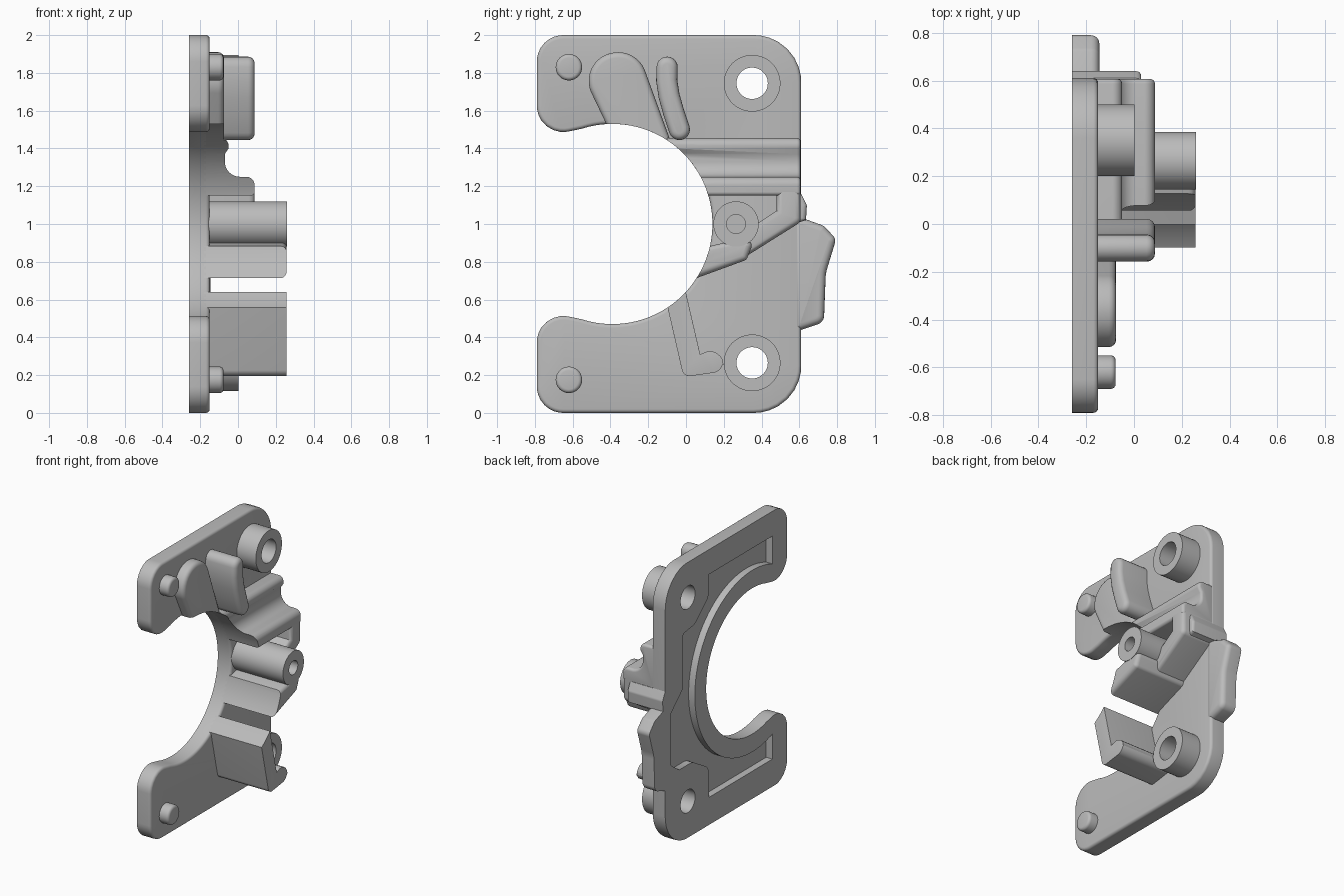
import bpy, bmesh, math
from mathutils import Vector

if "Cube" in bpy.data.objects:
    bpy.data.objects.remove(bpy.data.objects["Cube"])

grey = bpy.data.materials.new("plain grey")
grey.use_nodes = True
grey.diffuse_color = (0.5, 0.5, 0.5, 1)
grey.node_tree.nodes["Principled BSDF"].inputs["Base Color"].default_value = grey.diffuse_color

BACK, FACE, ROOT = -0.26, -0.15, -0.18
CENTRE, BORE = (-0.39, 1.0), 0.53


def fillet(points, steps=8):
    """Round the corners of a polygon given as (u, v[, radius])."""
    out, n = [], len(points)
    for i, c in enumerate(points):
        p = Vector(c[:2])
        if len(c) < 3:
            out.append(p)
            continue
        a = (Vector(points[i - 1][:2]) - p).normalized()
        b = (Vector(points[(i + 1) % n][:2]) - p).normalized()
        half, r = a.angle(b) / 2, c[2]
        mid = p + (a + b).normalized() * r / math.sin(half)
        t = r / math.tan(half)
        start, end = p + a * t - mid, p + b * t - mid
        for k in range(steps + 1):
            f = k / steps
            out.append(mid + (start * (1 - f) + end * f).normalized() * r)
    return out


def circle(centre, r, n=48):
    return [Vector((centre[0] + r * math.cos(math.tau * i / n),
                    centre[1] + r * math.sin(math.tau * i / n))) for i in range(n)]


def capsule(path, r, n=10):
    """Outline of a rounded stroke along a path."""
    p = [Vector(q) for q in path]
    left, right = [], []
    for i, q in enumerate(p):
        d = (p[min(i + 1, len(p) - 1)] - p[max(i - 1, 0)]).normalized()
        side = Vector((-d.y, d.x)) * r
        left.append(q + side)
        right.append(q - side)

    def cap(q, d):
        a = math.atan2(d.y, d.x) + math.pi / 2
        return [q + r * Vector((math.cos(a - math.pi * k / n), math.sin(a - math.pi * k / n)))
                for k in range(1, n)]
    return left + cap(p[-1], p[-1] - p[-2]) + right[::-1] + cap(p[0], p[0] - p[1])


def prism(name, outline, low, high, bevel=0.0, along="x"):
    """Extrude an outline; round its far rim when bevel is given."""
    bm = bmesh.new()

    def at(p, h):
        return (h, p[0], p[1]) if along == "x" else (p[0], h, p[1])
    lower = [bm.verts.new(at(p, low)) for p in outline]
    upper = [bm.verts.new(at(p, high)) for p in outline]
    n = len(outline)
    bm.faces.new(lower)
    top = bm.faces.new(upper)
    for i in range(n):
        j = (i + 1) % n
        bm.faces.new((lower[i], lower[j], upper[j], upper[i]))
    bmesh.ops.recalc_face_normals(bm, faces=bm.faces)
    if bevel:
        bmesh.ops.bevel(bm, geom=list(top.edges), offset=bevel, segments=4,
                        profile=0.5, affect='EDGES', clamp_overlap=True)
    mesh = bpy.data.meshes.new(name)
    bm.to_mesh(mesh)
    bm.free()
    mesh.materials.append(grey)
    ob = bpy.data.objects.new(name, mesh)
    bpy.context.collection.objects.link(ob)
    return ob


def activate(ob):
    bpy.ops.object.select_all(action='DESELECT')
    ob.select_set(True)
    bpy.context.view_layer.objects.active = ob


def cut(ob, *cutters):
    activate(ob)
    for c in cutters:
        m = ob.modifiers.new("cut", 'BOOLEAN')
        m.operation, m.solver, m.object = 'DIFFERENCE', 'EXACT', c
        bpy.ops.object.modifier_apply(modifier=m.name)


helpers, parts = [], []


def cutter(name, outline, low, high):
    ob = prism(name, outline, low, high)
    ob.hide_render = True
    helpers.append(ob)
    return ob


# Cutters: central bore, screw holes, back recess
bore = cutter("bore_cutter", circle(CENTRE, BORE, 96), -1, 1)
screws = [(0.35, 1.745), (0.35, 0.265)]
holes = [cutter("screw_cutter", circle(s, 0.083), -1, 1) for s in screws]
recess = cutter("recess_cutter", fillet([
    (-0.62, 1.82), (0.11, 1.82), (0.11, 1.66, 0.08), (0.27, 1.52, 0.05), (0.41, 1.5, 0.03),
    (0.41, 1.1), (0.55, 0.97), (0.55, 0.6, 0.04), (0.45, 0.53), (0.3, 0.53, 0.1),
    (0.11, 0.42, 0.08), (0.11, 0.2), (-0.62, 0.2)]), -0.4, -0.21)
ring = cutter("ring_cutter", circle(CENTRE, 0.66, 96), -1, 1)
cut(recess, ring)

# C-shaped plate, its lower arm mirroring the upper
upper_arm = fillet([(0.61, 1.0), (0.61, 2.0, 0.25), (-0.79, 2.0, 0.14), (-0.79, 1.455, 0.14),
                    (-0.554, 1.504)])[1:]
arc = [Vector((CENTRE[0] + BORE * math.cos(math.radians(a)),
               CENTRE[1] + BORE * math.sin(math.radians(a)))) for a in range(104, 0, -4)]
half = upper_arm + arc
mirror = [Vector((p.x, 2 - p.y)) for p in reversed(half)]
plate = prism("plate", half + [Vector((CENTRE[0] + BORE, 1.0))] + mirror, BACK, FACE, 0.02)
cut(plate, recess, *holes)
parts.append(plate)

# Side tab and small side bulge
parts.append(prism("side_tab", fillet([
    (0.57, 1.04), (0.62, 1.03), (0.73, 0.99, 0.04), (0.795, 0.92, 0.04), (0.74, 0.74, 0.2),
    (0.73, 0.48, 0.05), (0.61, 0.44), (0.57, 0.44)]), BACK, -0.145, 0.05))
parts.append(prism("side_bulge", fillet([
    (0.57, 1.16), (0.61, 1.16), (0.64, 1.1, 0.03), (0.635, 1.02), (0.57, 1.0)]),
    BACK, 0.03, 0.02))

# Screw bosses and locating pins
for s, hole, label in zip(screws, holes, ("upper", "lower")):
    boss = prism(label + "_screw_boss", circle(s, 0.15), ROOT, 0.003)
    cut(boss, hole)
    parts.append(boss)
    z = 1.83 if label == "upper" else 0.175
    parts.append(prism(label + "_pin", circle((-0.62, z), 0.07, 32), ROOT, -0.077, 0.02))

# Hollow post
post = prism("post", circle((0.265, 1.0), 0.12), ROOT, 0.26)
cut(post, cutter("post_cutter", circle((0.265, 1.0), 0.05), 0.0, 1))
parts.append(post)

# Upper lobe and curved rib
trimmed = [prism("upper_lobe", fillet([
    (-0.585, 1.87, 0.15), (-0.26, 1.93, 0.15), (-0.06, 1.38), (-0.36, 1.4)], 12),
    ROOT, -0.075, 0.03)]
parts.append(prism("curved_rib", capsule([
    (-0.1, 1.83), (-0.102, 1.76), (-0.09, 1.68), (-0.065, 1.59), (-0.035, 1.5)], 0.056),
    ROOT, 0.088, 0.035))

# Stepped ledge, a wavy profile running front to back
trimmed.append(prism("stepped_ledge", fillet([
    (ROOT, 1.15), (0.088, 1.15, 0.02), (0.088, 1.25, 0.045), (-0.07, 1.25, 0.08),
    (-0.07, 1.37), (-0.05, 1.4), (-0.05, 1.455, 0.04), (ROOT, 1.455)]),
    -0.1, 0.607, 0.02, "y"))

# Low wall and tall ribs beside the post
parts.append(prism("low_wall", fillet([
    (0.48, 1.2), (0.607, 1.2), (0.607, 1.01, 0.04), (0.32, 0.83), (0.28, 0.94), (0.48, 1.07)]),
    ROOT, 0.088, 0.03))
trimmed.append(prism("post_rib", fillet([
    (-0.05, 0.675), (0.32, 0.81, 0.03), (0.36, 0.91, 0.03), (0.28, 0.92), (-0.05, 0.84)]),
    ROOT, 0.258, 0.035))
trimmed.append(prism("lower_rib", fillet([
    (-0.13, 0.7), (-0.013, 0.19, 0.04), (0.2, 0.22, 0.06), (0.19, 0.36, 0.07),
    (0.075, 0.31), (-0.015, 0.7)]), ROOT, 0.258, 0.035))
for ob in trimmed:
    cut(ob, bore)
parts += trimmed

# Remove helpers and shade
for ob in helpers:
    bpy.data.objects.remove(ob)
for ob in parts:
    activate(ob)
    bpy.ops.object.shade_smooth_by_angle(angle=math.radians(35))
